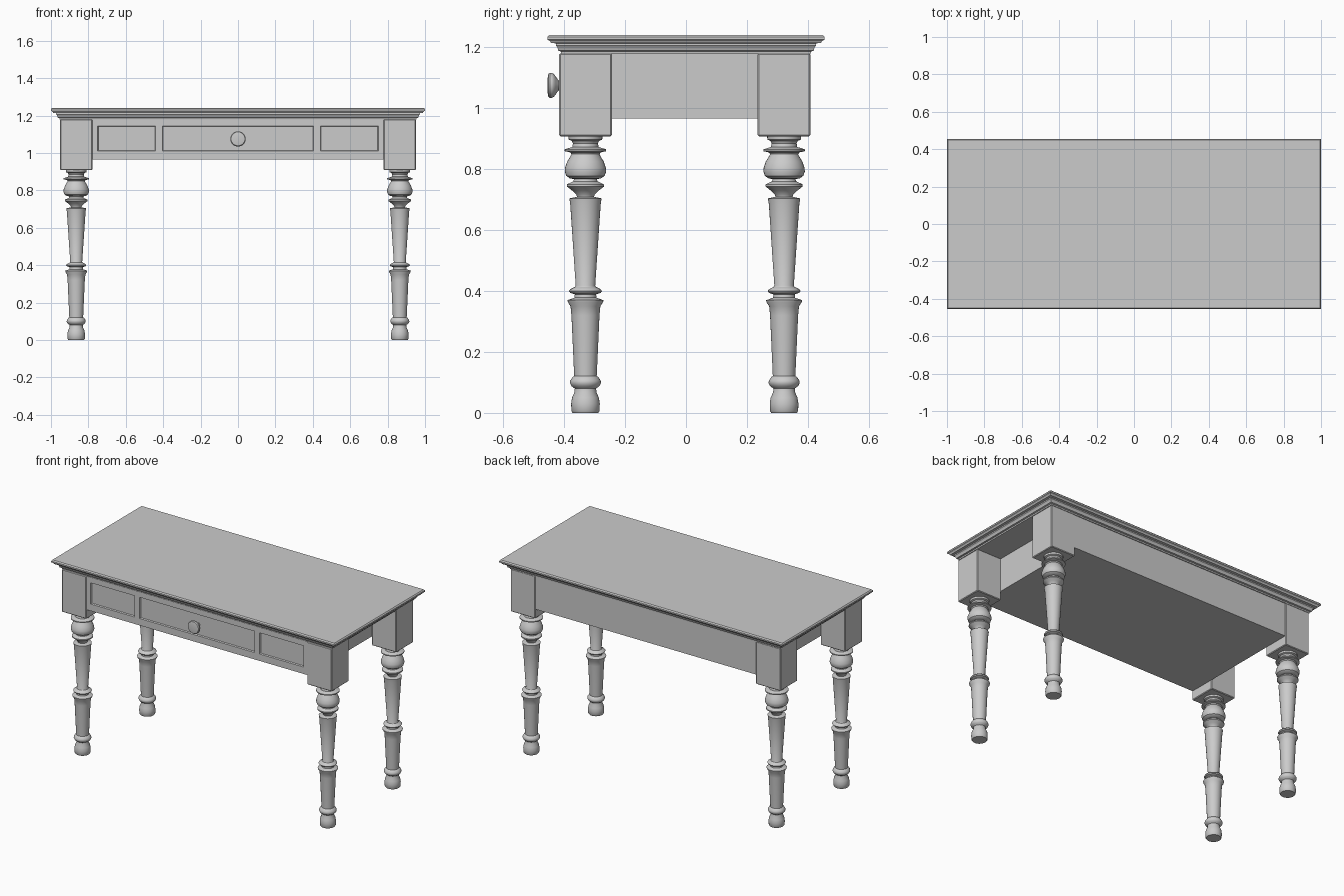
import bpy, bmesh, math
from mathutils import Vector, Matrix

if "Cube" in bpy.data.objects:
    bpy.data.objects.remove(bpy.data.objects["Cube"])

BASE_Y = -0.004            # base sits slightly forward of the top
LEG_X, LEG_Y = 0.865, 0.326


def finish(bm, name, angle=30):
    bmesh.ops.recalc_face_normals(bm, faces=bm.faces)
    me = bpy.data.meshes.new(name)
    bm.to_mesh(me)
    bm.free()
    me.shade_smooth()
    me.set_sharp_from_angle(angle=math.radians(angle))
    ob = bpy.data.objects.new(name, me)
    bpy.context.collection.objects.link(ob)
    return ob


def box_bm(lo, hi):
    bm = bmesh.new()
    lo, hi = Vector(lo), Vector(hi)
    size = hi - lo
    mat = Matrix.Translation((lo + hi) / 2) @ Matrix.Diagonal((*size, 1))
    bmesh.ops.create_cube(bm, size=1, matrix=mat)
    return bm


def loft(bm, rings):
    """Bridge vertex rings in order and cap both ends."""
    rings = [[bm.verts.new(p) for p in r] for r in rings]
    n = len(rings[0])
    for a, b in zip(rings, rings[1:]):
        for i in range(n):
            j = (i + 1) % n
            bm.faces.new((a[i], a[j], b[j], b[i]))
    bm.faces.new(rings[0])
    bm.faces.new(rings[-1])


def turned(name, profile, seg=32, matrix=Matrix()):
    """Lathe a (radius, height) profile around z."""
    bm = bmesh.new()
    loft(bm, [[(r * math.cos(2 * math.pi * i / seg), r * math.sin(2 * math.pi * i / seg), z)
               for i in range(seg)] for r, z in profile])
    bm.transform(matrix)
    return finish(bm, name, 35)


# Table top with moulded edge: (inset, height)
moulding = [(.046, 1.178), (.045, 1.186), (.036, 1.189), (.033, 1.200), (.028, 1.206),
            (.028, 1.213), (.012, 1.214), (.008, 1.221), (0, 1.225), (0, 1.234), (.006, 1.241)]
bm = bmesh.new()
loft(bm, [[(sx * (1 - d), sy * (.455 - d), z) for sx, sy in ((-1, -1), (1, -1), (1, 1), (-1, 1))]
          for d, z in moulding])
finish(bm, "table_top")

# Closed apron box with three recessed front panels
bm = box_bm((-.78, BASE_Y - .408, .966), (.78, BASE_Y + .408, 1.18))
panels = [(-.75, -.44), (-.405, .405), (.44, .75)]
Z0, Z1 = 1.01, 1.145
for no, cuts in (((1, 0, 0), [x for p in panels for x in p]), ((0, 0, 1), [Z0, Z1])):
    for c in cuts:
        bmesh.ops.bisect_plane(bm, geom=bm.verts[:] + bm.edges[:] + bm.faces[:],
                               plane_co=Vector(no) * c, plane_no=no)
bm.normal_update()
sunk = []
for f in bm.faces:
    c = f.calc_center_median()
    if f.normal.y < -.9 and Z0 < c.z < Z1 and any(a < c.x < b for a, b in panels):
        sunk.append(f)
bmesh.ops.inset_individual(bm, faces=sunk, thickness=.005, depth=-.008)
finish(bm, "apron_with_drawer")

# Turned legs under square blocks: (radius, height)
leg_profile = [
    (.042, 0), (.046, .006), (.047, .03), (.044, .05), (.036, .068), (.035, .08),
    (.046, .088), (.051, .098), (.050, .106), (.042, .118), (.037, .121),
    (.046, .32), (.049, .35), (.058, .364), (.059, .370), (.036, .378), (.035, .389),
    (.050, .394), (.054, .400), (.050, .406), (.034, .414), (.032, .418),
    (.050, .685), (.053, .704), (.028, .709), (.030, .716), (.044, .730), (.061, .743),
    (.061, .750), (.040, .760), (.037, .768), (.050, .769), (.063, .778), (.068, .792),
    (.067, .805), (.060, .825), (.052, .838), (.046, .849), (.050, .855), (.068, .859),
    (.068, .865), (.043, .873), (.041, .885), (.045, .893), (.055, .897), (.056, .912)]
for side, sx in (("left", -1), ("right", 1)):
    for end, sy in (("front", -1), ("back", 1)):
        x, y = sx * LEG_X, BASE_Y + sy * LEG_Y
        h = .0865
        turned(f"{end}_{side}_leg", leg_profile, matrix=Matrix.Translation((x, y, 0)))
        bm = box_bm((x - h, y - h, .908), (x + h, y + h, 1.18))
        bmesh.ops.bevel(bm, geom=bm.edges[:], offset=.004, segments=1, affect='EDGES')
        finish(bm, f"{end}_{side}_leg_block", 25)

# Drawer knob, turned around the y axis
knob = [(.016, 0), (.016, .018), (.021, .022), (.030, .028), (.038, .034), (.041, .040),
        (.041, .047), (.037, .052), (.025, .054)]
turned("drawer_knob", knob, matrix=Matrix.Translation((0, -.400, 1.075))
       @ Matrix.Rotation(math.pi / 2, 4, 'X'))
